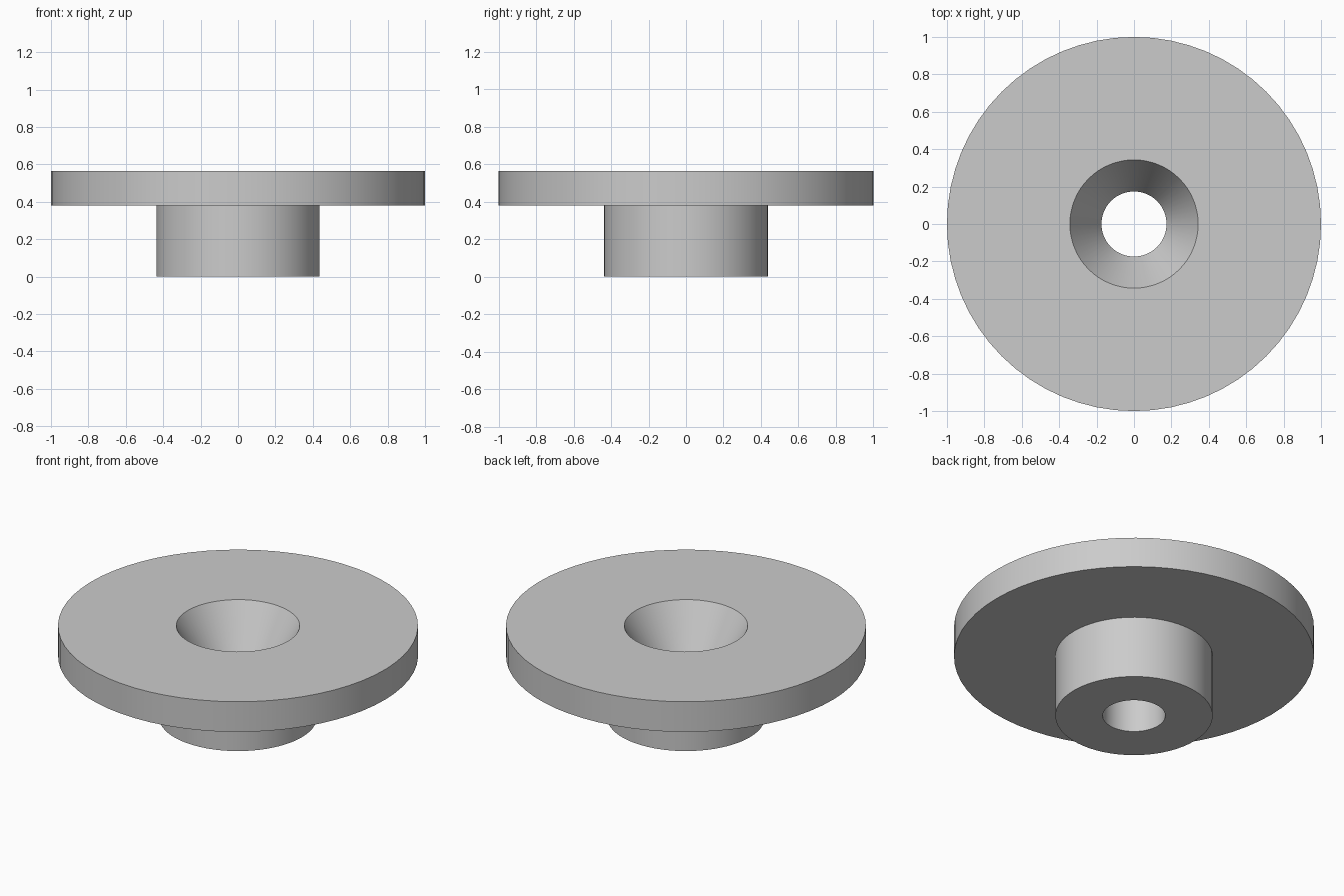
import bpy
import bmesh
from math import radians, tan, tau

SEGMENTS = 64
FLANGE_R, BOSS_R, SINK_R, BORE_R = 1.0, 0.437, 0.343, 0.174
TOP, SHOULDER = 0.565, 0.38
SINK_DEPTH = (SINK_R - BORE_R) / tan(radians(30))

cube = bpy.data.objects.get("Cube")
if cube:
    bpy.data.objects.remove(cube, do_unlink=True)

# Plain grey finish
grey = bpy.data.materials.new("plain_grey")
grey.use_nodes = True
colour = (0.6, 0.6, 0.6, 1)
grey.diffuse_color = colour
grey.node_tree.nodes["Principled BSDF"].inputs["Base Color"].default_value = colour

# Closed cross-section: boss, flange, countersink and straight bore
profile = [
    (BORE_R, 0), (BOSS_R, 0), (BOSS_R, SHOULDER), (FLANGE_R, SHOULDER),
    (FLANGE_R, TOP), (SINK_R, TOP), (BORE_R, TOP - SINK_DEPTH),
]

# Revolve the section around the vertical axis
bm = bmesh.new()
verts = [bm.verts.new((r, 0, z)) for r, z in profile]
edges = [bm.edges.new((a, b)) for a, b in zip(verts, verts[1:] + verts[:1])]
bmesh.ops.spin(bm, geom=verts + edges, axis=(0, 0, 1), cent=(0, 0, 0),
               angle=tau, steps=SEGMENTS, use_merge=True)
bmesh.ops.remove_doubles(bm, verts=bm.verts, dist=0.0001)
bmesh.ops.recalc_face_normals(bm, faces=bm.faces)
mesh = bpy.data.meshes.new("flanged_bushing")
bm.to_mesh(mesh)
bm.free()
mesh.materials.append(grey)

bushing = bpy.data.objects.new("flanged_bushing", mesh)
bpy.context.collection.objects.link(bushing)
bpy.ops.object.select_all(action="DESELECT")
bushing.select_set(True)
bpy.context.view_layer.objects.active = bushing
bpy.ops.object.shade_smooth_by_angle(angle=radians(25))
